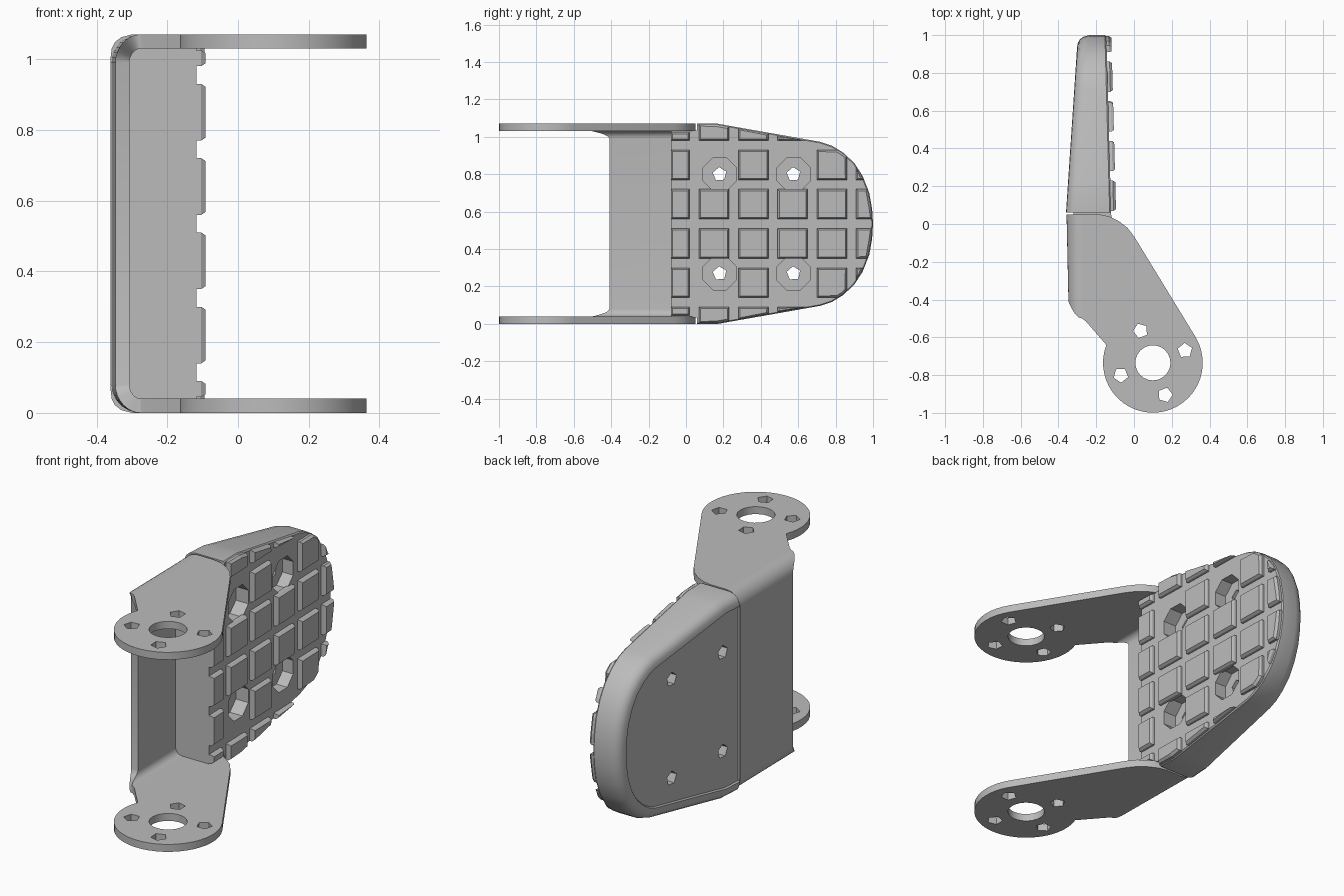
import bpy, bmesh, math
from mathutils import Vector

if "Cube" in bpy.data.objects:
    bpy.data.objects.remove(bpy.data.objects["Cube"])

grey = bpy.data.materials.new("mid grey")
grey.use_nodes = True
COLOUR = (0.5, 0.5, 0.5, 1)
grey.diffuse_color = COLOUR
grey.node_tree.nodes["Principled BSDF"].inputs["Base Color"].default_value = COLOUR

MID = 0.535      # mirror height
TOP = 2 * MID


def finish(bm, name):
    bmesh.ops.recalc_face_normals(bm, faces=bm.faces)
    me = bpy.data.meshes.new(name)
    bm.to_mesh(me)
    bm.free()
    ob = bpy.data.objects.new(name, me)
    bpy.context.collection.objects.link(ob)
    me.materials.append(grey)
    return ob


def loft(bm, rings):
    """Skin closed rings of equal length and cap both ends."""
    vs = [[bm.verts.new(p) for p in r] for r in rings]
    n = len(vs[0])
    for a, b in zip(vs, vs[1:]):
        for i in range(n):
            j = (i + 1) % n
            bm.faces.new((a[i], a[j], b[j], b[i]))
    bm.faces.new(vs[0][::-1])
    return bm.faces.new(vs[-1])


def circle(cx, cy, r, n, start=0.0):
    return [(cx + r * math.cos(start + math.tau * i / n),
             cy + r * math.sin(start + math.tau * i / n)) for i in range(n)]


def cut(ob, bm):
    """Subtract the cutter mesh and bake the result."""
    cutter = finish(bm, "cutter")
    cutter.hide_render = True
    mod = ob.modifiers.new("holes", "BOOLEAN")
    mod.operation = "DIFFERENCE"
    mod.solver = "EXACT"
    mod.object = cutter
    dg = bpy.context.evaluated_depsgraph_get()
    ob.data = bpy.data.meshes.new_from_object(ob.evaluated_get(dg))
    ob.modifiers.clear()
    bpy.data.objects.remove(cutter)


def smooth(ob, angle=30):
    bpy.ops.object.select_all(action="DESELECT")
    ob.select_set(True)
    bpy.context.view_layer.objects.active = ob
    bpy.ops.object.shade_smooth_by_angle(angle=math.radians(angle))


def back_x(y):
    return -0.36 + 0.067 * (y - 0.06)


def front_x(y):
    return -0.117 - 0.027 * (y + 0.08)


# Bracket wall with rounded bends running into both arms
PIVOT = (0.1, -0.735)
BEND, THICK, EDGE = 0.08, 0.04, 0.05
rings = []
for k in range(9):
    a = math.radians(90 - 90 * k / 8)
    c, s = math.cos(a), math.sin(a)
    start = -0.41 - 0.09 * s ** 2
    ring = []
    for r, y in ((BEND, start), (BEND, EDGE), (BEND - THICK, EDGE), (BEND - THICK, start)):
        tilt = c * (0.008 - 0.022 * (y + 0.41))
        ring.append((-0.275 - r * c + tilt, y, BEND - r * s))
    rings.append(ring)
rings += [[(x, y, TOP - z) for x, y, z in r] for r in reversed(rings)]
bm = bmesh.new()
loft(bm, rings)
smooth(finish(bm, "bracket_wall"))

# Arms: teardrop plates with a pivot hole and four bolt holes
arm = [(-0.275, EDGE), (-0.18, EDGE), (-0.13, 0.04), (-0.08, 0.015), (-0.035, -0.02), (0.0, -0.065)]
arm += [(PIVOT[0] + 0.264 * math.cos(t), PIVOT[1] + 0.264 * math.sin(t))
        for t in (math.radians(31 - 232 * i / 28) for i in range(29))]
arm += [(-0.255, -0.515), (-0.275, -0.5)]
for name, z in (("lower_arm", 0), ("upper_arm", TOP - THICK)):
    bm = bmesh.new()
    loft(bm, [[(x, y, h) for x, y in arm] for h in (z, z + THICK)])
    ob = finish(bm, name)
    bm = bmesh.new()
    holes = [circle(*PIVOT, 0.093, 24)]
    for x, y in circle(*PIVOT, 0.182, 4, math.radians(21)):
        holes.append(circle(x, y, 0.04, 5, math.atan2(y - PIVOT[1], x - PIVOT[0])))
    for h in holes:
        loft(bm, [[(x, y, q) for x, y in h] for q in (z - 0.02, z + THICK + 0.02)])
    cut(ob, bm)
    smooth(ob)

# Sole outline: half heights along the length, mirrored about the middle
half = [(0.06, 0.535), (0.17, 0.535), (0.22, 0.526), (0.72, 0.438), (0.78, 0.418),
        (0.84, 0.381), (0.9, 0.325), (0.945, 0.255), (0.98, 0.165), (0.995, 0.08)]
outline = half + [(1.0, 0.0)] + [(y, -h) for y, h in reversed(half)]


def inset(d):
    pts = []
    for i, (y, h) in enumerate(outline):
        p = Vector(outline[max(i - 1, 0)])
        q = Vector(outline[min(i + 1, len(outline) - 1)])
        t = (q - p).normalized()
        open_end = i in (0, len(outline) - 1)
        pts.append((y if open_end else y + t.y * d, h - t.x * d))
    return pts


# Sole: rounded rim around a slightly sunken back panel
bm = bmesh.new()
rings = []
for d, off in ((0.07, 0.008), (0.064, 0.0), (0.04, 0.003), (0.022, 0.012),
               (0.008, 0.03), (0.0, 0.06)):
    rings.append([(back_x(y) + off, y, MID + h) for y, h in inset(d)])
for d, off in ((0.0, -0.008), (0.006, 0.0)):
    rings.append([(front_x(y) + off, y, MID + h) for y, h in inset(d)])
loft(bm, rings)
sole = finish(bm, "sole")

# Heel block held between the arms
bm = bmesh.new()
loft(bm, [[(x, y, z) for x, z in ((-0.32, THICK - 0.005), (front_x(y), THICK - 0.005),
                                  (front_x(y), TOP - THICK + 0.005), (-0.32, TOP - THICK + 0.005))]
          for y in (-0.08, 0.07)])
finish(bm, "heel_block")

# Screw pockets and through holes
PITCH, SIZE = 0.21, 0.16
SCREWS = [(y, MID + s * 0.265) for y in (0.18, 0.575) for s in (-1, 1)]
pockets, drills = bmesh.new(), bmesh.new()
for y, z in SCREWS:
    for bm, r, n, x0, x1 in ((pockets, 0.088, 8, -0.2, 0.0), (drills, 0.038, 5, -0.5, 0.0)):
        ring = circle(y, z, r / math.cos(math.pi / n) if n == 8 else r, n, math.pi / 8)
        loft(bm, [[(x, p, q) for p, q in ring] for x in (x0, x1)])
cut(sole, pockets)
cut(sole, drills)
smooth(sole)


def clip(poly, border):
    """Trim a polygon to a convex border that runs clockwise."""
    for a, b in zip(border, border[1:] + border[:1]):
        e, o = Vector(b) - Vector(a), Vector(a)
        side = lambda p: (p - o).x * e.y - (p - o).y * e.x
        out = []
        for p, q in zip(poly, poly[1:] + poly[:1]):
            sp, sq = side(p), side(q)
            if sp >= 0:
                out.append(p)
            if sp * sq < 0:
                out.append(p.lerp(q, sp / (sp - sq)))
        poly = out
        if not poly:
            break
    return poly


# Tread blocks: a regular grid trimmed to the sole, with chamfered tops
bm = bmesh.new()
border = inset(0.004)
for col in range(6):
    y0 = -0.14 + PITCH * col
    for row in range(6):
        h = PITCH * (row - 2.5)
        if col in (1, 3) and row in (1, 4):
            continue
        y1, h0, h1 = y0 + SIZE, h - SIZE / 2, h + SIZE / 2
        if col == 0:
            lim = MID - THICK - 0.005
            y_min, h0, h1 = -0.08, max(h0, -lim), min(h1, lim)
        else:
            y_min = y0
        poly = [Vector(p) for p in ((y_min, h0), (y_min, h1), (y1, h1), (y1, h0))]
        if col:
            poly = clip(poly, border)
        poly = [p for i, p in enumerate(poly) if (p - poly[i - 1]).length > 0.003]
        if len(poly) < 3:
            continue
        area = abs(sum(poly[i - 1].cross(p) for i, p in enumerate(poly))) / 2
        if area < 0.0012:
            continue
        top = loft(bm, [[(front_x(p.x) + off, p.x, MID + p.y) for p in poly]
                        for off in (-0.01, 0.013)])
        top.normal_update()
        up = 0.013 if top.normal.x > 0 else -0.013
        bmesh.ops.inset_region(bm, faces=[top], thickness=0.012, depth=up)
finish(bm, "tread_blocks")
